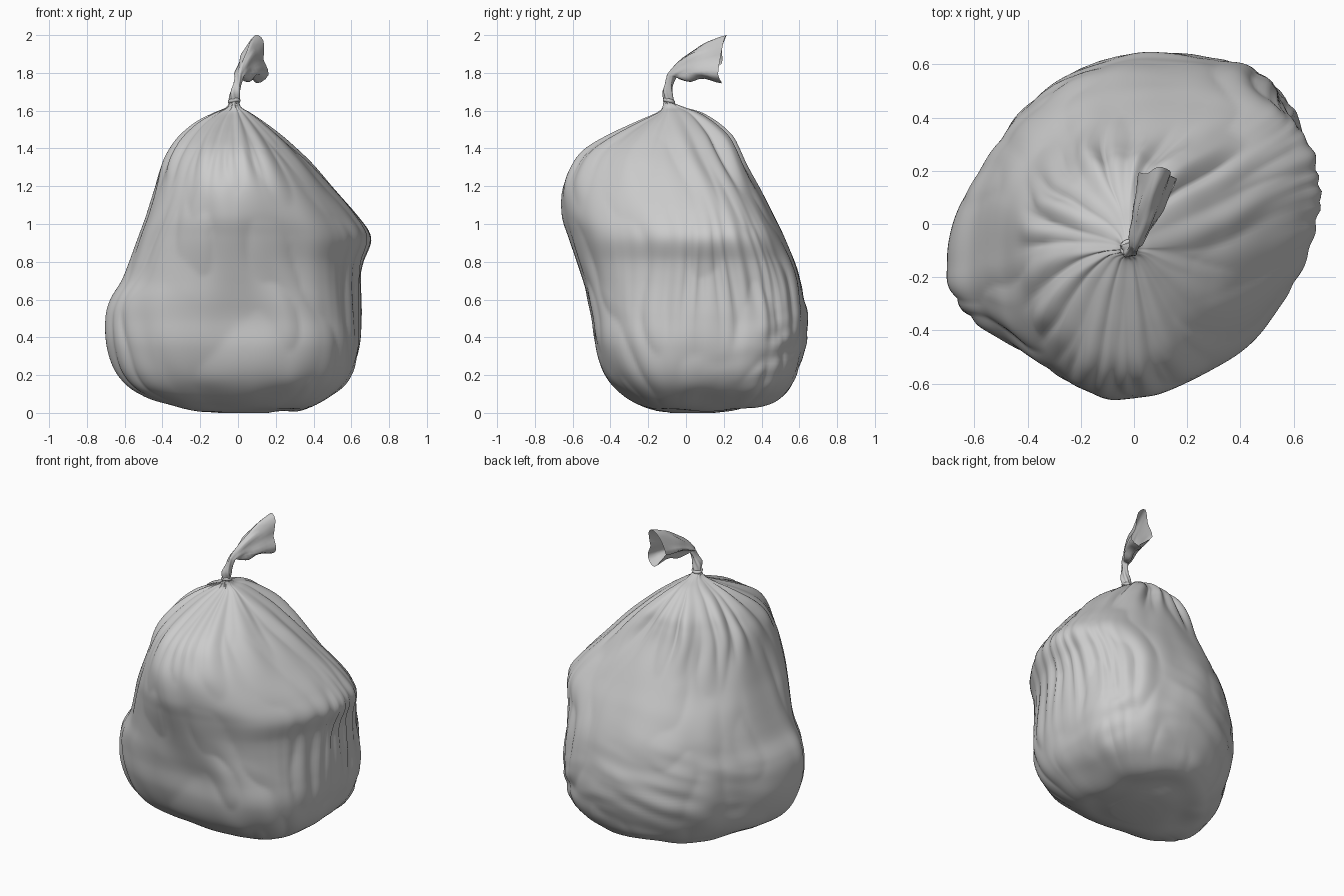
import bpy, math
from mathutils import Vector, noise

if "Cube" in bpy.data.objects:
    bpy.data.objects.remove(bpy.data.objects["Cube"])

def catmull(rows, n):
    """Smoothly resample a table of rows, n steps per span."""
    out = []
    for i in range(len(rows) - 1):
        a, b, c, d = (rows[max(0, min(len(rows) - 1, i + k))] for k in (-1, 0, 1, 2))
        for s in range(n):
            t = s / n
            out.append([0.5 * (2*q + (r - p)*t + (2*p - 5*q + 4*r - w)*t*t + (3*q - p - 3*r + w)*t**3)
                        for p, q, r, w in zip(a, b, c, d)])
    return out + [list(rows[-1])]

def loft(name, rings, cap_start=None):
    n = len(rings[0])
    verts = [p for ring in rings for p in ring]
    faces = [(i*n + j, i*n + (j+1) % n, (i+1)*n + (j+1) % n, (i+1)*n + j)
             for i in range(len(rings) - 1) for j in range(n)]
    if cap_start:
        verts.append(cap_start)
        faces += [((j+1) % n, j, len(verts) - 1) for j in range(n)]
    me = bpy.data.meshes.new(name)
    me.from_pydata(verts, [], faces)
    me.polygons.foreach_set("use_smooth", [True] * len(faces))
    ob = bpy.data.objects.new(name, me)
    bpy.context.collection.objects.link(ob)
    return ob

def smooth(a, b, x):
    t = max(0, min(1, (x - a) / (b - a)))
    return t * t * (3 - 2*t)

def bump(x, c, w):
    return math.exp(-((x - c) / w) ** 2)

# Bag body profile: z, left, right, front, back
PROFILE = [
    (0.00, -.10, .16, -.08, .15), (0.035, -.34, .34, -.23, .40), (0.10, -.51, .51, -.34, .52),
    (0.20, -.62, .60, -.43, .58), (0.35, -.68, .64, -.49, .625), (0.50, -.695, .64, -.51, .635),
    (0.60, -.675, .64, -.53, .625), (0.70, -.62, .645, -.55, .61), (0.80, -.58, .66, -.575, .58),
    (0.93, -.53, .70, -.615, .52), (1.05, -.48, .63, -.65, .455), (1.20, -.43, .495, -.65, .38),
    (1.32, -.39, .385, -.60, .315), (1.40, -.345, .30, -.53, .275), (1.47, -.29, .22, -.41, .235),
    (1.54, -.21, .13, -.26, .16), (1.59, -.12, .06, -.15, .08), (1.615, -.065, .02, -.125, .00),
    (1.64, -.045, .005, -.12, -.065)]
N = 224

def wrinkle(th, z):
    """Relative radial offset of the bag skin (th = 0 is +x, counter-clockwise)."""
    c, s = math.cos(th), math.sin(th)
    near = lambda t0, w: bump((th - t0 + math.pi) % (2*math.pi) - math.pi, 0, w)
    body = smooth(0, .15, z)
    # gathers running down from the knot
    top = smooth(1.12, 1.52, z) * (1 - .5 * smooth(1.55, 1.64, z))
    d = top * .12 * (abs(noise.noise((c*3.2, s*3.2, z*.8))) * 2 - .4)
    # broad soft planes and a few creases
    d += body * .015 * noise.noise((c*2 + 7, s*2, z*1.8))
    d += body * .022 * (abs(noise.noise((c*3.4, s*3.4 + 3, z*2.2 + c))) * 2 - .4)
    # vertical pleats on the right side
    d += near(.12, .5) * bump(z, .72, .26) * .016 * math.sin(th*44 + 2*math.sin(th*9))
    # horizontal wrinkles on the back left and low on the back right
    d += near(2.0, .6) * bump(z, .42, .28) * .04 * noise.noise((c*2, s*2, z*10 + th*2))
    d += near(.9, .6) * bump(z, .28, .2) * .03 * noise.noise((c*1.5, s*1.5, z*13 - th*2))
    # dents beside the lower left bulge, front and back
    d -= near(4.68, .2) * bump(z, .5, .22) * .04
    d -= near(2.55, .28) * bump(z, .35, .35) * .07
    return d

rings = []
for z, l, r, f, b in catmull(PROFILE, 7):
    k = smooth(.95, 1.6, z)
    low = 1 - smooth(.4, .95, z)
    yl, yr = -.13 + .04*k, .10*(1 - k) - .09*k
    xf, xb = .06*low - .02*k, .10*(1 - k) - .02*k
    if z < .1:                                   # keep the side points inside the small base
        m = z / .1
        yl, yr, xf, xb = (.03 + (q - .03)*m for q in (yl, yr, xf, xb))
    # squareness per quadrant: back right, back left, front left, front right
    exps = (.84 - .14*low, .86 + .16*low, .88 - .12*low, 1.08 - .24*low)
    ring = []
    for j in range(N):
        th = 2*math.pi*j / N
        q = int(j * 4 / N)
        c, s = math.cos(th), math.sin(th)
        px, py = (xb if q < 2 else xf), (yr if q in (0, 3) else yl)
        e = exps[q] + (1 - exps[q]) * k
        ax, ay = (r - px if q in (0, 3) else px - l), (b - py if q < 2 else py - f)
        x = px + ax * math.copysign(abs(c)**e, c)
        y = py + ay * math.copysign(abs(s)**e, s)
        w = 1 + wrinkle(th, z)
        mx, my = (l + r)/2, (f + b)/2
        zz = z + .04*(1 - smooth(0, .2, z))*smooth(0, .03, z)*noise.noise((x*4, y*4, 0))
        ring.append((mx + (x - mx)*w, my + (y - my)*w, max(0, zz)))
    rings.append(ring)
loft("bag_body", rings, (.03, .03, 0))

# Twisted stalk that opens into a flared, crumpled mouth
STALK = [(-.02, -.09, 1.59, .030), (-.02, -.09, 1.64, .024), (-.017, -.097, 1.69, .027),
         (-.003, -.09, 1.74, .019), (.008, -.075, 1.785, .021)]
MOUTH = [(.135, .18, 1.87), (.162, .17, 1.79), (.10, .19, 1.745), (.06, .13, 1.81),
         (.015, .19, 1.85), (.05, .19, 1.93), (.09, .215, 2.0), (.135, .20, 1.97)]
M = 24
mouth = [Vector(p) for p in catmull(MOUTH + MOUTH[:1], 3)[:M]]
mid = sum(mouth, Vector()) / M
tail = []
for i, (x, y, z, rad) in enumerate(catmull(STALK, 4)):
    ring = []
    for j in range(M):
        a = 2*math.pi*j / M
        rr = rad * (1 + .22*math.sin(4*a + i*.5))
        ring.append(Vector((x + rr*math.cos(a), y + rr*math.sin(a), z + .3*rr*math.sin(-a))))
    tail.append(ring)
base, start = tail[-1], Vector(STALK[-1][:3])
for i in range(1, 11):
    t = i / 10
    g = t ** .7
    cen = start.lerp(mid, t) + Vector((0, -.02, .012)) * math.sin(math.pi*t)
    ring = []
    for j in range(M):
        off = (base[j] - start)*(1 - g) + (mouth[j] - mid)*g
        off *= 1 + .5 * math.sin(math.pi*t) * noise.noise((math.cos(j*.26)*2, math.sin(j*.26)*2, 4 + t*2))
        ring.append(cen + off)
    tail.append(ring)
loft("tied_tail", tail)

# Knot wraps around the neck
for i, (z, tilt) in enumerate(((1.625, .3), (1.65, -.25))):
    bpy.ops.mesh.primitive_torus_add(location=(-.02, -.09, z), rotation=(tilt, tilt*.6, 0),
        major_radius=.023, minor_radius=.011, major_segments=20, minor_segments=8)
    bpy.context.object.name = f"knot_wrap_{i + 1}"
    bpy.ops.object.shade_smooth()
